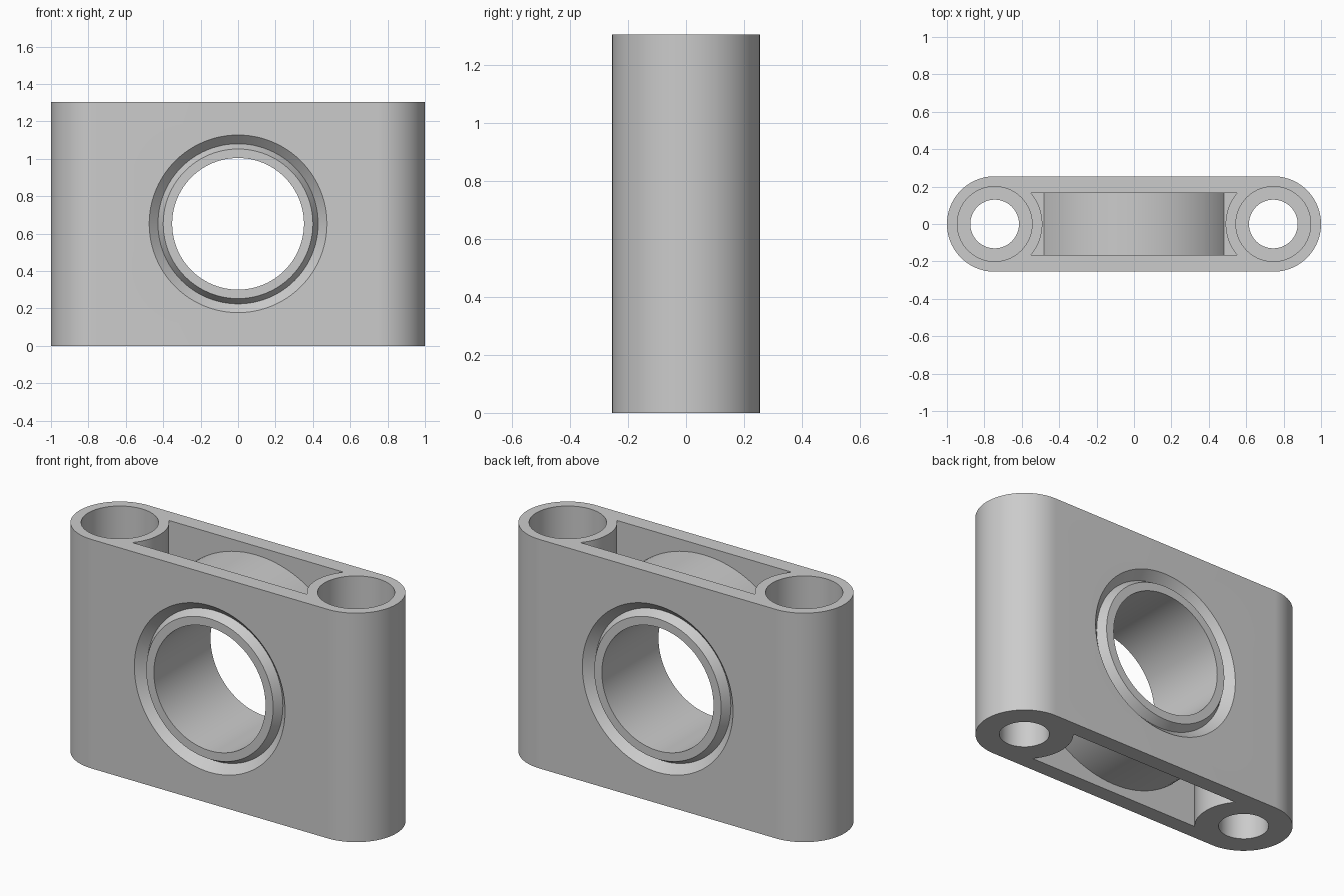
import bpy, bmesh
from math import pi, sin, cos, radians
from mathutils import Matrix

if "Cube" in bpy.data.objects:
    bpy.data.objects.remove(bpy.data.objects["Cube"], do_unlink=True)

HEIGHT, HALF_DEPTH, POST_X = 1.305, 0.255, 0.745
MID = HEIGHT / 2
SEGMENTS = 96

grey = bpy.data.materials.new("light_grey")
grey.use_nodes = True
grey.diffuse_color = (0.6, 0.6, 0.6, 1)
grey.node_tree.nodes["Principled BSDF"].inputs["Base Color"].default_value = (0.6, 0.6, 0.6, 1)


def finish(name, bm):
    bmesh.ops.recalc_face_normals(bm, faces=bm.faces)
    mesh = bpy.data.meshes.new(name)
    bm.to_mesh(mesh)
    bm.free()
    mesh.materials.append(grey)
    obj = bpy.data.objects.new(name, mesh)
    bpy.context.collection.objects.link(obj)
    return obj


def prism(name, outline, z0, z1):
    bm = bmesh.new()
    face = bm.faces.new([bm.verts.new((x, y, z0)) for x, y in outline])
    new = bmesh.ops.extrude_face_region(bm, geom=[face])["geom"]
    verts = [v for v in new if isinstance(v, bmesh.types.BMVert)]
    bmesh.ops.translate(bm, verts=verts, vec=(0, 0, z1 - z0))
    return finish(name, bm)


def arc(x, radius, start, end, steps):
    angles = [start + (end - start) * i / steps for i in range(steps + 1)]
    return [(x + radius * cos(a), radius * sin(a)) for a in angles]


def upright_cylinder(name, x, radius, z0, z1):
    return prism(name, arc(x, radius, 0, 2 * pi, SEGMENTS)[:-1], z0, z1)


def cross_cylinder(name, radius):
    obj = upright_cylinder(name, 0, radius, -0.5, 0.5)
    obj.data.transform(Matrix.Translation((0, 0, MID)) @ Matrix.Rotation(pi / 2, 4, 'X'))
    return obj


def groove_ring(name, side):
    # V-shaped profile swept around the bore axis
    profile = [(0.40, HALF_DEPTH), (0.428, 0.208), (0.475, HALF_DEPTH),
               (0.475, 0.3), (0.40, 0.3)]
    bm = bmesh.new()
    rings = []
    for i in range(SEGMENTS):
        a = 2 * pi * i / SEGMENTS
        rings.append([bm.verts.new((r * cos(a), side * y, MID + r * sin(a))) for r, y in profile])
    for i in range(SEGMENTS):
        a, b = rings[i - 1], rings[i]
        for j in range(len(profile)):
            bm.faces.new((a[j - 1], a[j], b[j], b[j - 1]))
    return finish(name, bm)


def subtract(target, cutter):
    mod = target.modifiers.new("cut", 'BOOLEAN')
    mod.operation, mod.solver, mod.object = 'DIFFERENCE', 'EXACT', cutter
    bpy.context.view_layer.objects.active = target
    bpy.ops.object.modifier_apply(modifier=mod.name)
    bpy.data.objects.remove(cutter, do_unlink=True)


# Rounded block
outline = (arc(POST_X, HALF_DEPTH, -pi / 2, pi / 2, SEGMENTS // 2)
           + arc(-POST_X, HALF_DEPTH, pi / 2, 3 * pi / 2, SEGMENTS // 2))
block = prism("mounting_block", outline, 0, HEIGHT)

# Pockets above and below, leaving the bore sleeve and the posts
for z0, z1 in ((1.017, 1.4), (-0.1, HEIGHT - 1.017)):
    pocket = prism("pocket_cutter", [(-0.65, -0.165), (0.65, -0.165), (0.65, 0.165), (-0.65, 0.165)], z0, z1)
    for x in (-POST_X, POST_X):
        subtract(pocket, upright_cylinder("post_cutter", x, HALF_DEPTH, -0.2, 1.5))
    subtract(pocket, cross_cylinder("sleeve_cutter", 0.603))
    subtract(block, pocket)

# Central bore with a V groove on each face
subtract(block, cross_cylinder("bore_cutter", 0.352))
for side in (-1, 1):
    subtract(block, groove_ring("groove_cutter", side))

# Counterbored screw holes
for x in (-POST_X, POST_X):
    subtract(block, upright_cylinder("screw_cutter", x, 0.13, -0.1, 1.4))
    subtract(block, upright_cylinder("counterbore_cutter", x, 0.2, 0.4, 1.4))

bpy.ops.object.select_all(action='DESELECT')
block.select_set(True)
bpy.context.view_layer.objects.active = block
bpy.ops.object.shade_smooth_by_angle(angle=radians(25))
